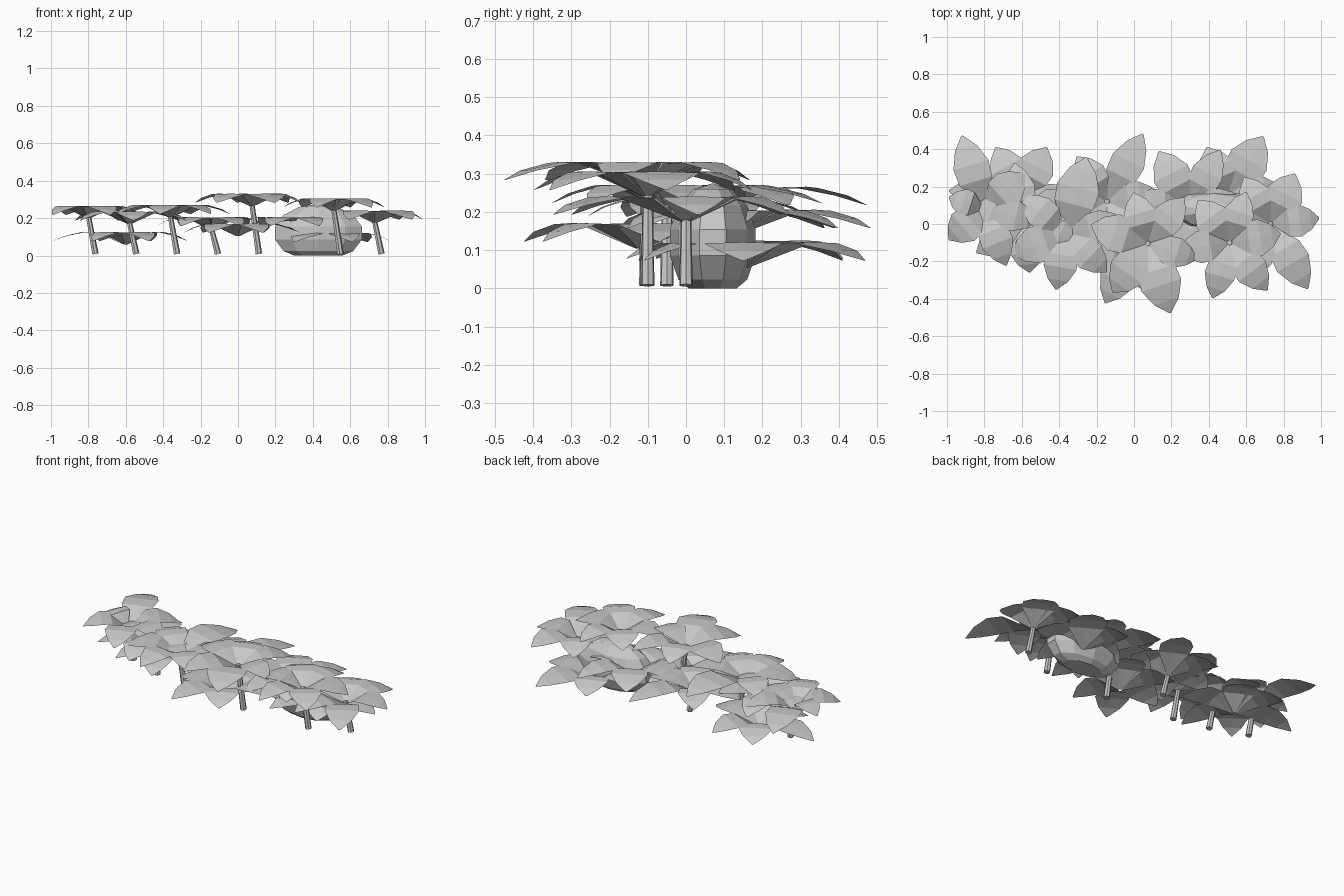
import bpy, bmesh, math, random
from mathutils import Vector, Matrix

if "Cube" in bpy.data.objects:
    bpy.data.objects.remove(bpy.data.objects["Cube"])

random.seed(4)
grey = bpy.data.materials.new("plain_grey")
grey.diffuse_color = (0.58, 0.58, 0.58, 1)
grey.use_nodes = True
grey.node_tree.nodes["Principled BSDF"].inputs["Base Color"].default_value = grey.diffuse_color


def finish(name, bm):
    me = bpy.data.meshes.new(name)
    bm.to_mesh(me)
    bm.free()
    me.materials.append(grey)
    ob = bpy.data.objects.new(name, me)
    bpy.context.collection.objects.link(ob)
    return ob


# leaf profile: fraction of length, rise, fraction of half width
PROFILE = [(0.03, 0.0, 0.08), (0.38, 0.064, 0.92), (0.6, 0.066, 1.0),
           (0.83, 0.045, 0.62), (1.0, 0.018, 0.04)]


def add_leaf(bm, origin, angle, length, half):
    rot = Matrix.Rotation(angle, 3, 'Z')
    rows = []
    for f, rise, w in PROFILE:
        rows.append([bm.verts.new(origin + rot @ Vector(
            (f * length, s * w * half, rise - 0.003 * w * abs(s)))) for s in (-1, 0, 1)])
    for a, b in zip(rows, rows[1:]):
        for i in (0, 1):
            bm.faces.new((a[i], b[i], b[i + 1], a[i + 1]))


def add_cluster(name, top, lead_angle, lead_length):
    """Six leaves in a ring; the first one is the longest."""
    bm = bmesh.new()
    for k in range(6):
        ang = math.radians(lead_angle + 60 * k + (random.uniform(-7, 7) if k else 0))
        length = random.uniform(0.27, 0.34) if k else lead_length
        # keep the tips inside the planted strip
        c, s = abs(math.cos(ang)), abs(math.sin(ang))
        room_x = 0.99 - math.copysign(1, math.cos(ang)) * top.x
        room_y = (0.41 if k else 0.49) - math.copysign(1, math.sin(ang)) * top.y
        length = min(length, room_x / max(c, 0.01), room_y / max(s, 0.01))
        half = random.uniform(0.088, 0.112) * (0.55 + 1.2 * length)
        add_leaf(bm, top, ang, length, half)
    finish(name, bm)


def add_stem(name, a, b):
    bm = bmesh.new()
    d = b - a
    m = Matrix.Translation((a + b) / 2) @ d.to_track_quat('Z', 'Y').to_matrix().to_4x4()
    bmesh.ops.create_cone(bm, cap_ends=True, segments=7, radius1=0.018, radius2=0.014,
                          depth=d.length, matrix=m)
    finish(name, bm)


# upright plants in an even row: y, top height, lead leaf direction and length
ROW = [(0.08, 0.2, 107, 0.41), (0, 0.17, 275, 0.26), (-0.05, 0.205, 75, 0.42),
       (0.12, 0.14, 62, 0.41), (-0.105, 0.265, 288, 0.39), (0.09, 0.14, 61, 0.35),
       (-0.1, 0.24, 253, 0.31), (0, 0.175, 300, 0.4)]
for i, (y, z, ang, length) in enumerate(ROW):
    top = Vector((-0.8 + 0.2185 * i, y, z))
    add_cluster(f"leaf_cluster_{i + 1}", top, ang, length)
    add_stem(f"stem_{i + 1}", Vector((top.x + 0.037, y, 0.008)), top + Vector((0, 0, 0.01)))

# low clumps without upright stems
LOW = [(-0.6, 0.15, 0.06, 176, 0.4), (0, -0.12, 0.105, 243, 0.34), (0.5, 0.15, 0.055, 59, 0.37)]
for i, (x, y, z, ang, length) in enumerate(LOW):
    add_cluster(f"low_leaf_cluster_{i + 1}", Vector((x, y, z)), ang, length)

# faceted fruit lying under the leaves, broad and flat at the ground
bm = bmesh.new()
bmesh.ops.create_uvsphere(bm, u_segments=10, v_segments=7, radius=1)
for v in bm.verts:
    fat = 1.25 if -0.95 < v.co.z < -0.7 else 1.0
    v.co = Vector((0.43 + 0.25 * fat * v.co.x, 0.07 + 0.115 * fat * v.co.y,
                   max(0, 0.12 + 0.155 * v.co.z)))
finish("fruit", bm)
